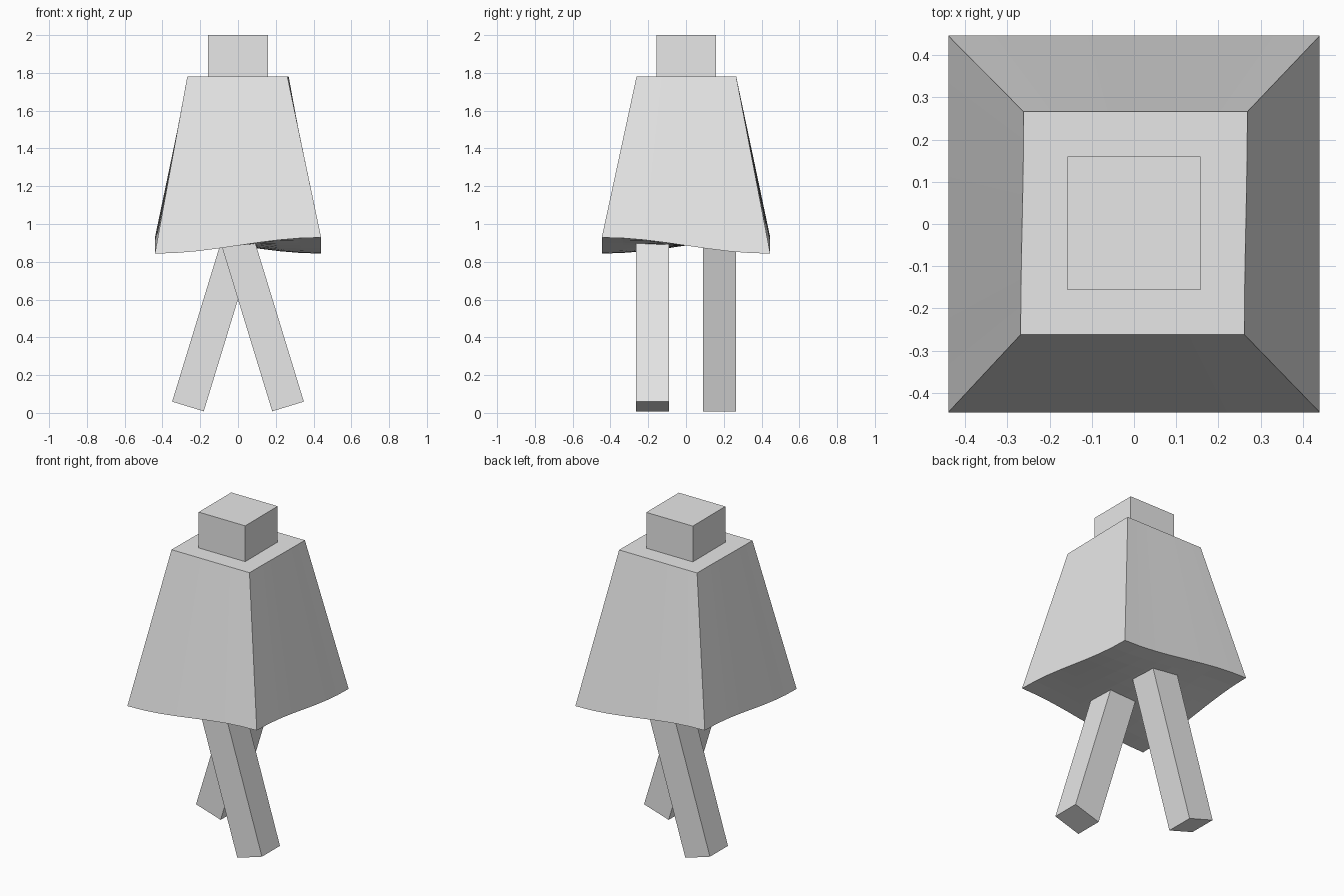
import bpy
import bmesh
from math import sin, pi, atan2
from mathutils import Matrix, Vector

default = bpy.data.objects.get("Cube")
if default:
    bpy.data.objects.remove(default, do_unlink=True)

grey = bpy.data.materials.new("light grey")
grey.use_nodes = True
grey.diffuse_color = (0.8, 0.8, 0.8, 1)
grey.node_tree.nodes["Principled BSDF"].inputs["Base Color"].default_value = grey.diffuse_color


def add_object(name, bm):
    bmesh.ops.recalc_face_normals(bm, faces=bm.faces)
    mesh = bpy.data.meshes.new(name)
    bm.to_mesh(mesh)
    bm.free()
    mesh.materials.append(grey)
    obj = bpy.data.objects.new(name, mesh)
    bpy.context.collection.objects.link(obj)
    return obj


def add_box(name, size, matrix):
    bm = bmesh.new()
    bmesh.ops.create_cube(bm, size=1)
    bmesh.ops.scale(bm, vec=Vector(size), verts=bm.verts)
    bmesh.ops.transform(bm, matrix=matrix, verts=bm.verts)
    return add_object(name, bm)


# Head
add_box("head", (0.316, 0.316, 0.24), Matrix.Translation((0, 0.002, 1.88)))

# Tapered cloak with a twisted, saddle-shaped hem
bm = bmesh.new()
bmesh.ops.create_grid(bm, x_segments=8, y_segments=8, size=1)
raised = bmesh.ops.extrude_face_region(bm, geom=bm.faces[:], use_keep_orig=True)
for item in raised["geom"]:
    if isinstance(item, bmesh.types.BMVert):
        item.co.z = 1
for v in bm.verts:
    x, y, level = v.co
    wave_x, wave_y = sin(x * pi / 2), sin(y * pi / 2)
    if level > 0.5:
        v.co = (0.265 * x + 0.0035 * wave_y, 0.264 * y + 0.002, 1.78)
    else:
        v.co = (0.44 * x, 0.446 * y, 0.886 - 0.0425 * wave_x * wave_y)
add_object("cloak", bm)

# Striding legs, swung sideways in opposite directions
hip = Vector((0, 0, 0.9))
foot = Vector((0.265, 0, 0.034))
length = (hip - foot).length
for name, side in (("left_leg", 1), ("right_leg", -1)):
    swing = -side * atan2(foot.x, hip.z - foot.z)
    place = Matrix.Translation((0, -0.178 * side, hip.z)) @ Matrix.Rotation(swing, 4, "Y")
    add_box(name, (0.175, 0.175, length + 0.08),
            place @ Matrix.Translation((0, 0, 0.04 - length / 2)))
